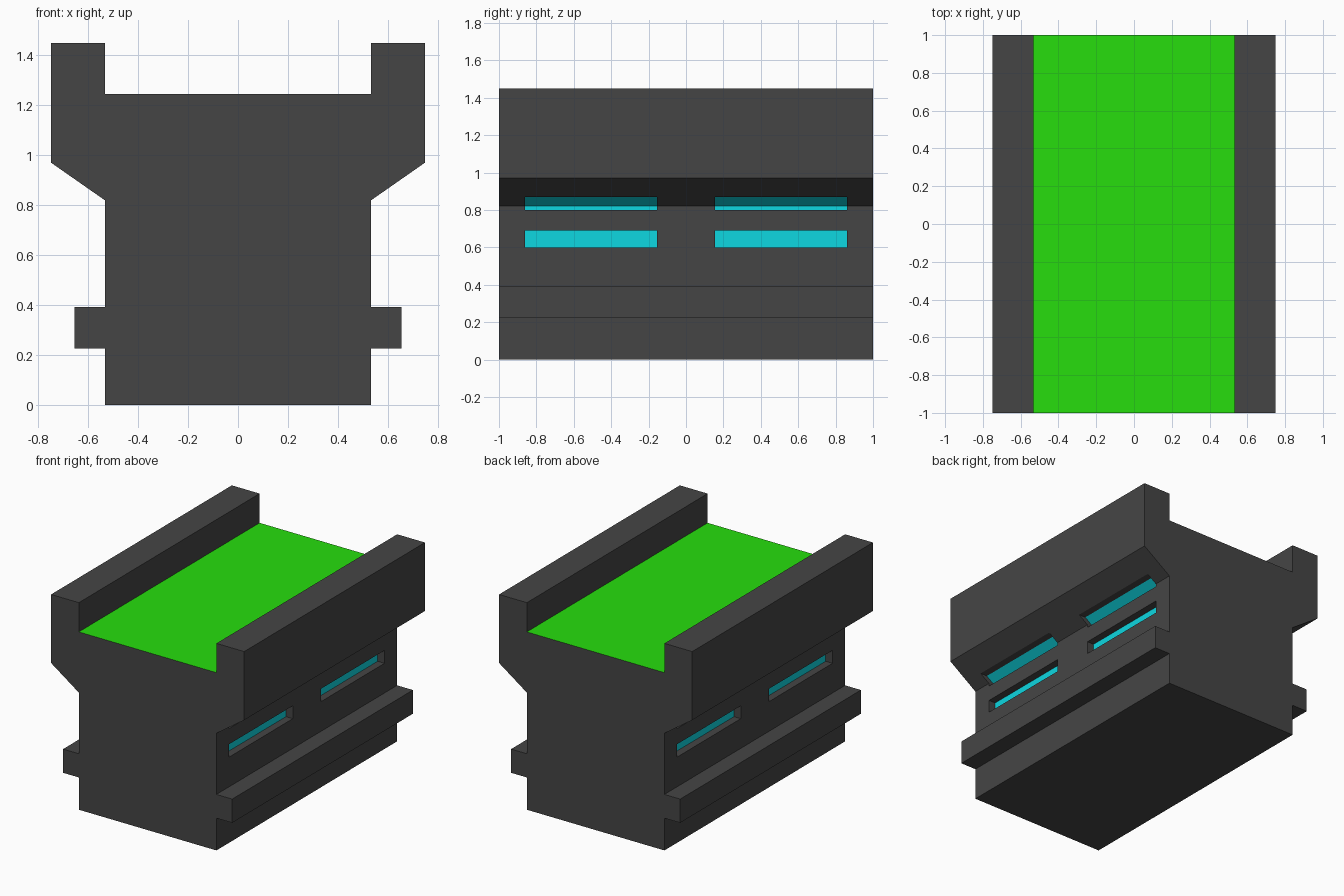
import bpy, bmesh

if "Cube" in bpy.data.objects:
    bpy.data.objects.remove(bpy.data.objects["Cube"])


def material(name, colour):
    m = bpy.data.materials.new(name)
    m.diffuse_color = (*colour, 1)
    m.use_nodes = True
    m.node_tree.nodes["Principled BSDF"].inputs["Base Color"].default_value = m.diffuse_color
    return m


def make_object(name, bm, *mats):
    mesh = bpy.data.meshes.new(name)
    bm.to_mesh(mesh)
    bm.free()
    for m in mats:
        mesh.materials.append(m)
    ob = bpy.data.objects.new(name, mesh)
    bpy.context.collection.objects.link(ob)
    return ob


def prism(bm, profile, y0, y1):
    """Extrude a closed (x, z) profile from y0 to y1."""
    face = bm.faces.new([bm.verts.new((x, y0, z)) for x, z in profile])
    new = bmesh.ops.extrude_face_region(bm, geom=[face], use_keep_orig=True)["geom"]
    moved = [g for g in new if isinstance(g, bmesh.types.BMVert)]
    bmesh.ops.translate(bm, verts=moved, vec=(0, y1 - y0, 0))


def strip(bm, path, y0, y1, side):
    """Sweep an open (x, z) path along y, facing outward on the given side."""
    rows = [[bm.verts.new((x, y, z)) for y in (y0, y1)] for x, z in path]
    for a, b in zip(rows, rows[1:]):
        f = bm.faces.new((a[0], a[1], b[1], b[0]))
        f.normal_update()
        if f.normal.x * side < 0:
            f.normal_flip()


dark = material("dark_grey", (0.06, 0.06, 0.06))
green = material("green", (0.02, 0.73, 0.004))
cyan = material("cyan", (0.004, 0.68, 0.75))

# Body: mirrored cross-section with lower rails, flared shoulders and top walls
W, FLARE, DECK = 0.533, 0.748, 1.245
half = [(W, 0), (W, 0.226), (0.655, 0.226), (0.655, 0.392), (W, 0.392), (W, 0.82),
        (FLARE, 0.97), (FLARE, 1.45), (W, 1.45), (W, DECK)]
bm = bmesh.new()
prism(bm, half + [(-x, z) for x, z in reversed(half)], -1, 1)
bmesh.ops.recalc_face_normals(bm, faces=bm.faces)
for f in bm.faces:
    # Green deck between the walls
    if f.normal.z > 0.9 and abs(f.calc_center_median().z - DECK) < 0.01:
        f.material_index = 1
body = make_object("body", bm, dark, green)

# Slots: upper ones follow the bend of the shoulder, lower ones are flat
D = W - 0.055
slope = (FLARE - W) / 0.15
floors = {"upper": [(D, 0.80), (D, 0.82), (D + 0.05 * slope, 0.87)],
          "lower": [(D, 0.60), (D, 0.69)]}
cut = bmesh.new()
for level, path in floors.items():
    bm = bmesh.new()
    for side in (-1, 1):
        for y0, y1 in ((-0.86, -0.155), (0.155, 0.86)):
            outer = [(0.9, path[-1][1]), (0.9, path[0][1])]
            prism(cut, [(side * x, z) for x, z in path + outer], y0, y1)
            strip(bm, [(side * (x + 0.002), z) for x, z in path], y0, y1, side)
    # Glowing panels at the slot floors
    make_object(level + "_light_panels", bm, cyan)
bmesh.ops.recalc_face_normals(cut, faces=cut.faces)
cutter = make_object("slot_cutter", cut, dark)
cutter.hide_render = True
cutter.display_type = 'WIRE'

mod = body.modifiers.new("slots", 'BOOLEAN')
mod.operation = 'DIFFERENCE'
mod.solver = 'EXACT'
mod.object = cutter
